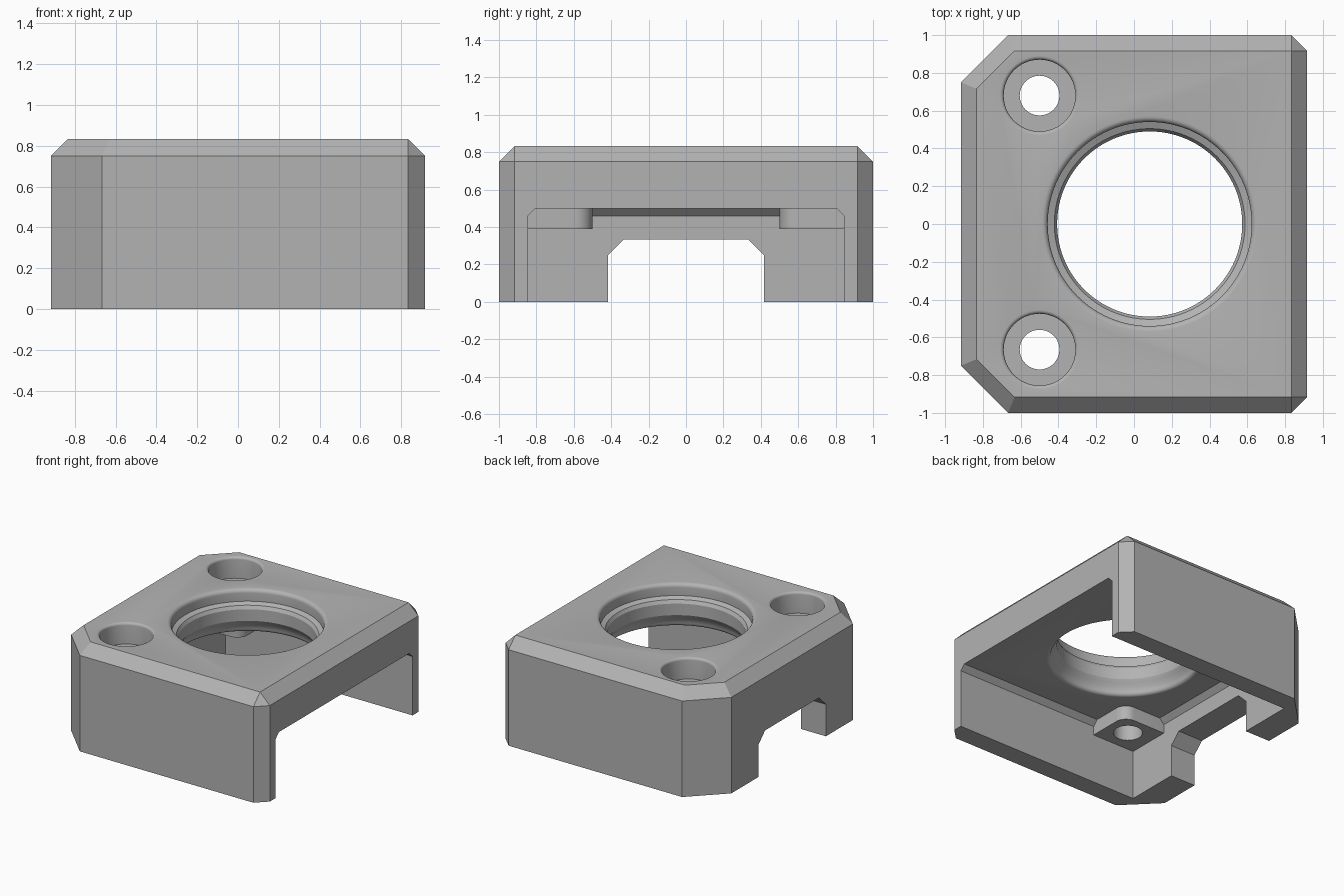
import bpy, bmesh, math
from mathutils import Vector

cube = bpy.data.objects.get("Cube")
if cube:
    bpy.data.objects.remove(cube, do_unlink=True)

grey = bpy.data.materials.new("plain grey")
grey.use_nodes = True
grey.diffuse_color = (0.45, 0.45, 0.45, 1)
grey.node_tree.nodes["Principled BSDF"].inputs["Base Color"].default_value = grey.diffuse_color


def finish(name, bm):
    bmesh.ops.recalc_face_normals(bm, faces=bm.faces)
    mesh = bpy.data.meshes.new(name)
    bm.to_mesh(mesh)
    bm.free()
    mesh.materials.append(grey)
    obj = bpy.data.objects.new(name, mesh)
    bpy.context.collection.objects.link(obj)
    return obj


def hull(name, points):
    """Convex block around the given points."""
    bm = bmesh.new()
    for p in points:
        bm.verts.new(p)
    bmesh.ops.convex_hull(bm, input=bm.verts)
    bmesh.ops.dissolve_limit(bm, angle_limit=0.01, verts=bm.verts, edges=bm.edges)
    return finish(name, bm)


def turned(name, x, y, profile, sides):
    """Closed solid of revolution from (radius, height) pairs."""
    bm = bmesh.new()
    rings = []
    for r, z in profile:
        angles = [math.tau * i / sides for i in range(sides)]
        rings.append([bm.verts.new((x + r * math.cos(a), y + r * math.sin(a), z)) for a in angles])
    for low, high in zip(rings, rings[1:]):
        for i in range(sides):
            j = (i + 1) % sides
            bm.faces.new((low[i], low[j], high[j], high[i]))
    bm.faces.new(rings[0])
    bm.faces.new(rings[-1])
    return finish(name, bm)


def fillet(radius, top, size, steps=5):
    """Rounded lip that opens a bore of this radius out to the top surface."""
    arc = [math.pi / 2 * i / steps for i in range(steps + 1)]
    return [(radius + size * (1 - math.cos(a)), top - size * (1 - math.sin(a))) for a in arc]


def combine(target, other, operation):
    mod = target.modifiers.new(operation, "BOOLEAN")
    mod.operation = operation
    mod.solver = "EXACT"
    mod.object = other
    bpy.context.view_layer.objects.active = target
    bpy.ops.object.modifier_apply(modifier=mod.name)
    bpy.data.objects.remove(other, do_unlink=True)


def mirrored(points):
    return [(x, s * y, z) for x, y, z in points for s in (1, -1)]


TOP, CEILING, BOSS = 0.833, 0.5, 0.39

# Chamfered outer shell
outline = [(-0.917, 0.75), (-0.667, 1), (0.833, 1), (0.917, 0.917)]
top_edge = [(-0.833, 0.716), (-0.632, 0.917), (0.833, 0.917)]
housing = hull("housing", mirrored(
    [(x, y, z) for x, y in outline for z in (0, 0.75)] + [(x, y, TOP) for x, y in top_edge]))

# Hollow underside, open on one side
combine(housing, hull("cavity", mirrored(
    [(x, 0.845, z) for x in (-0.7, 1.1) for z in (-0.1, 0.46)]
    + [(x, 0.805, CEILING) for x in (-0.66, 1.1)])), "DIFFERENCE")

# Notch in the end wall
combine(housing, hull("notch", mirrored(
    [(x, y, z) for x in (-1.1, -0.6) for y, z in ((0.417, -0.1), (0.417, 0.25), (0.333, 0.333))])),
    "DIFFERENCE")

# Screw bosses with one rounded corner, set into the inner corners
for side in (1, -1):
    corner = [(-0.75, 0.88), (-0.33, 0.88), (-0.75, 0.5)]
    for i in range(9):
        a = math.pi / 2 * i / 8
        corner.append((-0.42 + 0.09 * math.cos(a), 0.59 - 0.09 * math.sin(a)))
    boss = hull("boss", [(x, side * y, z) for x, y in corner for z in (BOSS, 0.58)])
    combine(housing, boss, "UNION")

# Large stepped bore with rounded lips
lower = [(r, 2 * CEILING - z) for r, z in reversed(fillet(0.535, CEILING, 0.03))]
bore = [(0.565, 0.45)] + lower
bore += [(0.525, 0.56), (0.505, 0.585), (0.49, 0.61), (0.49, 0.70), (0.505, 0.725), (0.54, 0.74)]
bore += fillet(0.54, TOP, 0.03) + [(0.57, 0.9)]
combine(housing, turned("bore", 0.083, 0, bore, 96), "DIFFERENCE")

# Counterbored screw holes
for y in (0.68, -0.665):
    hole = [(0.105, 0.3), (0.105, 0.667), (0.19, 0.667)] + fillet(0.19, TOP, 0.02) + [(0.21, 0.9)]
    combine(housing, turned("screw_hole", -0.5, y, hole, 48), "DIFFERENCE")

bpy.ops.object.select_all(action="DESELECT")
housing.select_set(True)
bpy.context.view_layer.objects.active = housing
bpy.ops.object.shade_smooth_by_angle(angle=math.radians(30))
